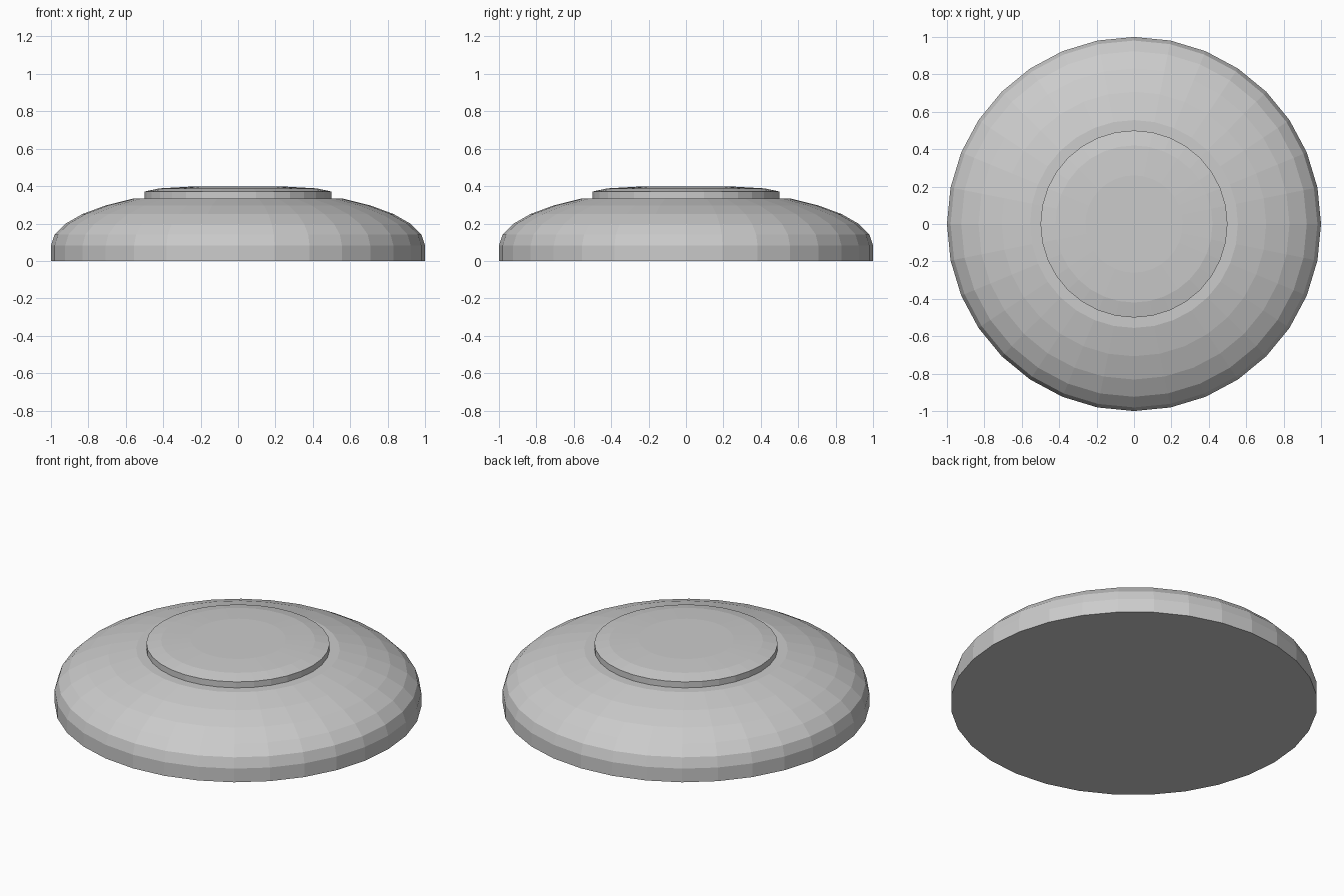
import bpy, bmesh
from math import sin, cos, radians, pi

if "Cube" in bpy.data.objects:
    bpy.data.objects.remove(bpy.data.objects["Cube"])

SIDES = 32

def lathe(name, profile):
    """Revolve an (r, z) profile about z; both ends are capped."""
    bm = bmesh.new()
    rings = [[bm.verts.new((r * cos(2 * pi * i / SIDES), r * sin(2 * pi * i / SIDES), z))
              for i in range(SIDES)] for r, z in profile]
    for a, b in zip(rings, rings[1:]):
        for i in range(SIDES):
            j = (i + 1) % SIDES
            bm.faces.new((a[i], a[j], b[j], b[i]))
    bm.faces.new(rings[0][::-1])
    bm.faces.new(rings[-1])
    bmesh.ops.recalc_face_normals(bm, faces=bm.faces)
    me = bpy.data.meshes.new(name)
    bm.to_mesh(me)
    bm.free()
    ob = bpy.data.objects.new(name, me)
    bpy.context.collection.objects.link(ob)
    return ob

# Domed body: short vertical rim, then flattened sphere rings cut off at the top
dome = [(1.0, 0.0)] + [(cos(radians(11.25 * k)), 0.082 + 0.304 * sin(radians(11.25 * k)))
                       for k in range(6)]
# Raised round button with a gently crowned top, in one skin with the body
button = [(0.5, 0.335), (0.5, 0.371), (0.42, 0.388), (0.26, 0.397)]
lathe("domed_base_with_button", dome + button)
